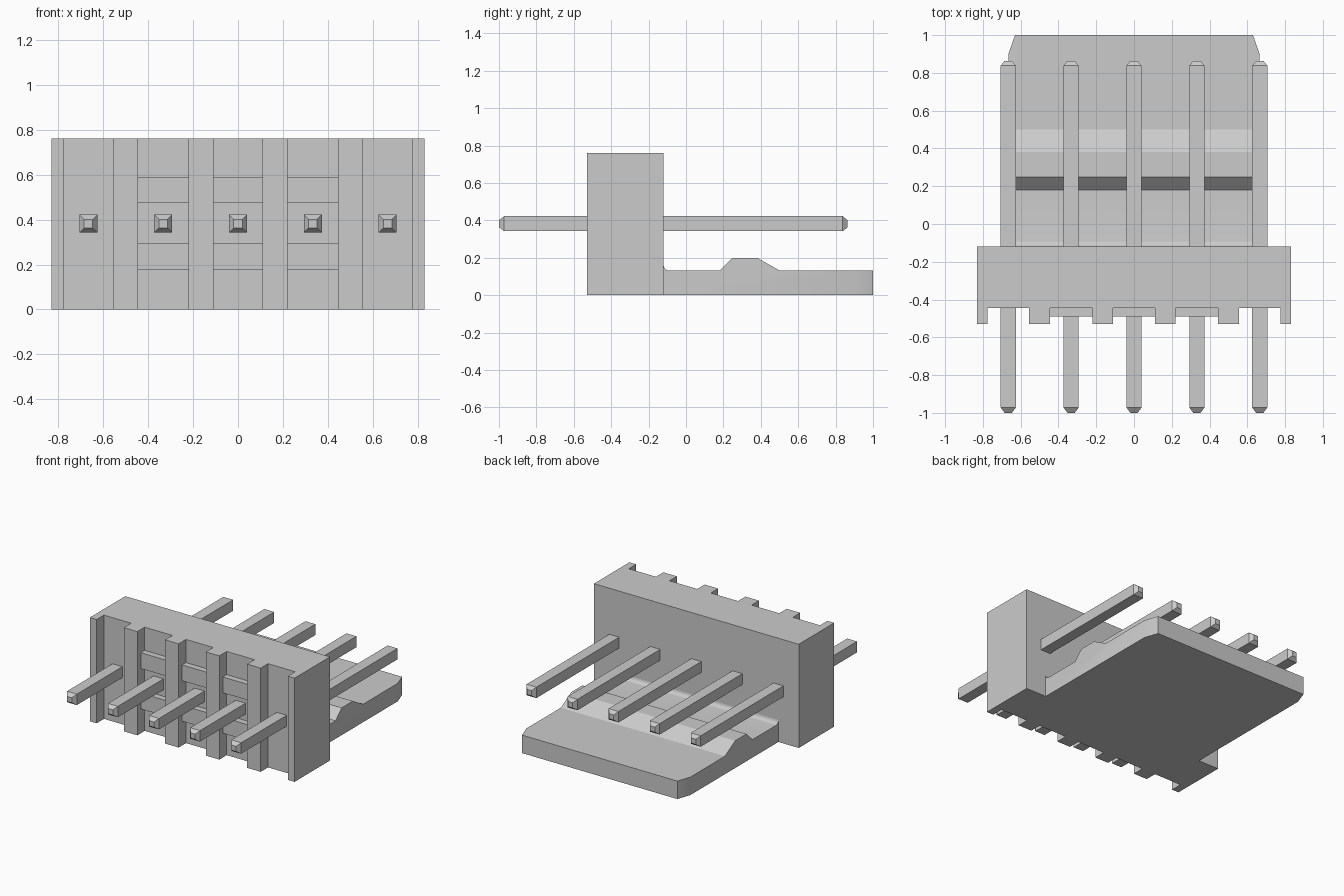
import bpy, bmesh, math
from mathutils import Vector

cube = bpy.data.objects.get("Cube")
if cube:
    bpy.data.objects.remove(cube, do_unlink=True)

grey = bpy.data.materials.new("light_grey")
grey.use_nodes = True
colour = (0.6, 0.6, 0.6, 1)
grey.diffuse_color = colour
grey.node_tree.nodes["Principled BSDF"].inputs["Base Color"].default_value = colour


def finish(name, bm):
    bmesh.ops.recalc_face_normals(bm, faces=bm.faces)
    mesh = bpy.data.meshes.new(name)
    bm.to_mesh(mesh)
    bm.free()
    mesh.materials.append(grey)
    obj = bpy.data.objects.new(name, mesh)
    bpy.context.collection.objects.link(obj)
    return obj


def prism(points, direction):
    """Extrude a closed outline along a direction."""
    bm = bmesh.new()
    face = bm.faces.new([bm.verts.new(p) for p in points])
    new = bmesh.ops.extrude_face_region(bm, geom=[face])["geom"]
    verts = [g for g in new if isinstance(g, bmesh.types.BMVert)]
    bmesh.ops.translate(bm, verts=verts, vec=direction)
    return bm


# Housing: comb-shaped plan with vertical ribs on the front
HALF, BACK, FRONT, RIB, TOP = 0.83, -0.12, -0.445, -0.53, 0.76
right_ribs = [(0.11, 0.22), (0.445, 0.555), (0.775, HALF)]
ribs = [(-b, -a) for a, b in reversed(right_ribs)] + right_ribs
plan = [(HALF, BACK), (-HALF, BACK)]
for a, b in ribs:
    if a > -HALF:
        plan.append((a, FRONT))
    plan += [(a, RIB), (b, RIB)]
    if b < HALF:
        plan.append((b, FRONT))
finish("housing", prism([(x, y, 0) for x, y in plan], (0, 0, TOP)))

# Raised pads between the inner ribs
for i, (a, b) in enumerate([(-0.445, -0.22), (-0.11, 0.11), (0.22, 0.445)]):
    for label, z in (("lower", 0.178), ("upper", 0.474)):
        outline = [(a, FRONT, z), (b, FRONT, z), (b, -0.49, z), (a, -0.49, z)]
        finish(f"{label}_pad_{i + 1}", prism(outline, (0, 0, 0.116)))

# Locking tongue: side profile with a fillet and a latch ridge
WIDE = 0.665
profile = [(BACK, 0), (1, 0), (1, 0.132), (0.5, 0.132), (0.38, 0.2),
           (0.25, 0.2), (0.18, 0.132)]
for step in range(6):
    t = math.radians(18 * step)
    profile.append((-0.09 - 0.03 * math.sin(t), 0.162 - 0.03 * math.cos(t)))
bm = prism([(-WIDE, y, z) for y, z in profile], (2 * WIDE, 0, 0))
for side in (-1, 1):
    cut = bmesh.ops.bisect_plane(
        bm, geom=bm.verts[:] + bm.edges[:] + bm.faces[:],
        plane_co=(side * WIDE, 0.9, 0), plane_no=Vector((side * 0.1, 0.035, 0)),
        clear_outer=True)
    edges = [g for g in cut["geom_cut"] if isinstance(g, bmesh.types.BMEdge)]
    bmesh.ops.holes_fill(bm, edges=edges)
tongue = finish("locking_tongue", bm)
bpy.context.view_layer.objects.active = tongue
tongue.select_set(True)
bpy.ops.object.shade_smooth_by_angle(angle=math.radians(25))

# Square contact pins with tapered tips
for i in range(5):
    x, z = (i - 2) * 0.333, 0.382
    bm = bmesh.new()
    rings = []
    for y, h in ((-1, 0.019), (-0.972, 0.04), (0.838, 0.04), (0.864, 0.019)):
        rings.append([bm.verts.new((x + sx * h, y, z + sz * h))
                      for sx, sz in ((-1, -1), (1, -1), (1, 1), (-1, 1))])
    for r, s in zip(rings, rings[1:]):
        for k in range(4):
            n = (k + 1) % 4
            bm.faces.new((r[k], r[n], s[n], s[k]))
    bm.faces.new(rings[0])
    bm.faces.new(rings[-1])
    finish(f"pin_{i + 1}", bm)
